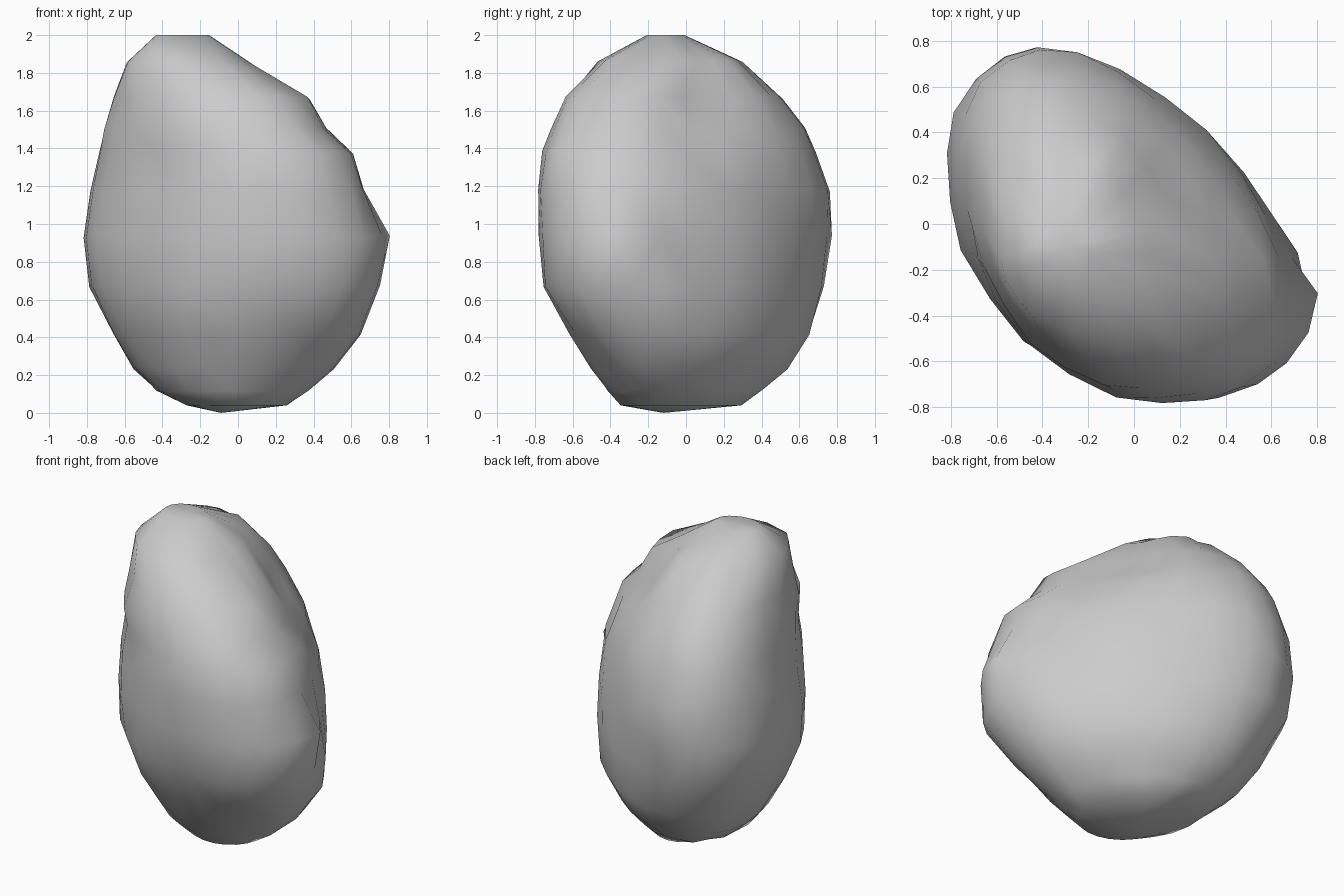
import bpy
import bmesh
import math
import random
from mathutils import Vector

cube = bpy.data.objects.get("Cube")
if cube:
    bpy.data.objects.remove(cube, do_unlink=True)

random.seed(4)
SIDES = 24

# Height, x range, y range and skew of each oval slice of the boulder
SLICES = [
    (0.04, -0.26, 0.27, -0.34, 0.30, -0.2),
    (0.12, -0.43, 0.39, -0.40, 0.42, -0.25),
    (0.24, -0.54, 0.53, -0.48, 0.56, -0.3),
    (0.42, -0.65, 0.67, -0.60, 0.67, -0.3),
    (0.67, -0.77, 0.78, -0.73, 0.75, -0.38),
    (0.93, -0.80, 0.78, -0.75, 0.79, -0.4),
    (1.18, -0.76, 0.69, -0.77, 0.78, -0.4),
    (1.38, -0.72, 0.62, -0.74, 0.71, -0.4),
    (1.50, -0.69, 0.49, -0.71, 0.65, -0.35),
    (1.67, -0.64, 0.38, -0.63, 0.52, -0.35),
    (1.86, -0.57, 0.08, -0.45, 0.31, -0.1),
    (2.00, -0.43, -0.15, -0.20, 0.00, 0.0),
]

# Local bumps and hollows: centre, reach, push
BUMPS = [
    ((0.79, -0.33, 0.93), 0.22, (0.04, 0.0, 0.0)),
    ((0.64, 0.06, 0.90), 0.30, (-0.04, -0.03, 0.0)),
    ((0.25, 0.20, 1.68), 0.28, (-0.04, -0.03, -0.02)),
    ((0.40, -0.26, 1.67), 0.18, (0.02, 0.0, -0.01)),
    ((0.48, 0.08, 1.48), 0.20, (-0.04, -0.03, 0.0)),
]


def slice_points(z, x0, x1, y0, y1, skew):
    """Skewed oval, flatter on its back left side."""
    hx, hy = (x1 - x0) / 2, (y1 - y0) / 2
    cx, cy = (x0 + x1) / 2, (y0 + y1) / 2
    phase = math.acos(skew)
    reach = math.sqrt((hx * hx + hy * hy - 2 * skew * hx * hy) / 2)
    for i in range(SIDES):
        t = 2 * math.pi * i / SIDES
        dx, dy = hx * math.cos(t), hy * math.cos(t - phase)
        along = (dx - dy) / math.sqrt(2) / reach
        lean = -0.09 * hx * max(0, 1 - along * along)
        yield Vector((cx + dx + lean, cy + dy + lean, z))


def weather(p):
    """Push the surface by the bumps and a little random wear."""
    out = p.copy()
    for centre, reach, push in BUMPS:
        d = (p - Vector(centre)).length / reach
        if d < 1:
            out += Vector(push) * (1 - d * d)
    if 0.1 < p.z < 1.9:
        out += Vector([random.uniform(-0.009, 0.009) for _ in range(3)])
    return out


# Boulder skin between the slices, closed at both ends
bm = bmesh.new()
rings = [[bm.verts.new(weather(p)) for p in slice_points(*s)] for s in SLICES]
for low, high in zip(rings, rings[1:]):
    for i in range(SIDES):
        j = (i + 1) % SIDES
        bm.faces.new((low[i], low[j], high[j], high[i]))
foot = bm.verts.new((-0.09, -0.12, 0))
crown = bm.verts.new((-0.29, -0.1, 2))
for i in range(SIDES):
    j = (i + 1) % SIDES
    bm.faces.new((foot, rings[0][j], rings[0][i]))
    bm.faces.new((crown, rings[-1][i], rings[-1][j]))
bmesh.ops.triangulate(bm, faces=bm.faces)
bmesh.ops.recalc_face_normals(bm, faces=bm.faces)
mesh = bpy.data.meshes.new("boulder")
bm.to_mesh(mesh)
bm.free()

# Plain grey stone
stone = bpy.data.materials.new("grey_stone")
stone.use_nodes = True
colour = (0.6, 0.6, 0.6, 1)
stone.diffuse_color = colour
stone.node_tree.nodes["Principled BSDF"].inputs["Base Color"].default_value = colour
mesh.materials.append(stone)

boulder = bpy.data.objects.new("boulder", mesh)
bpy.context.collection.objects.link(boulder)
for face in mesh.polygons:
    face.use_smooth = True
